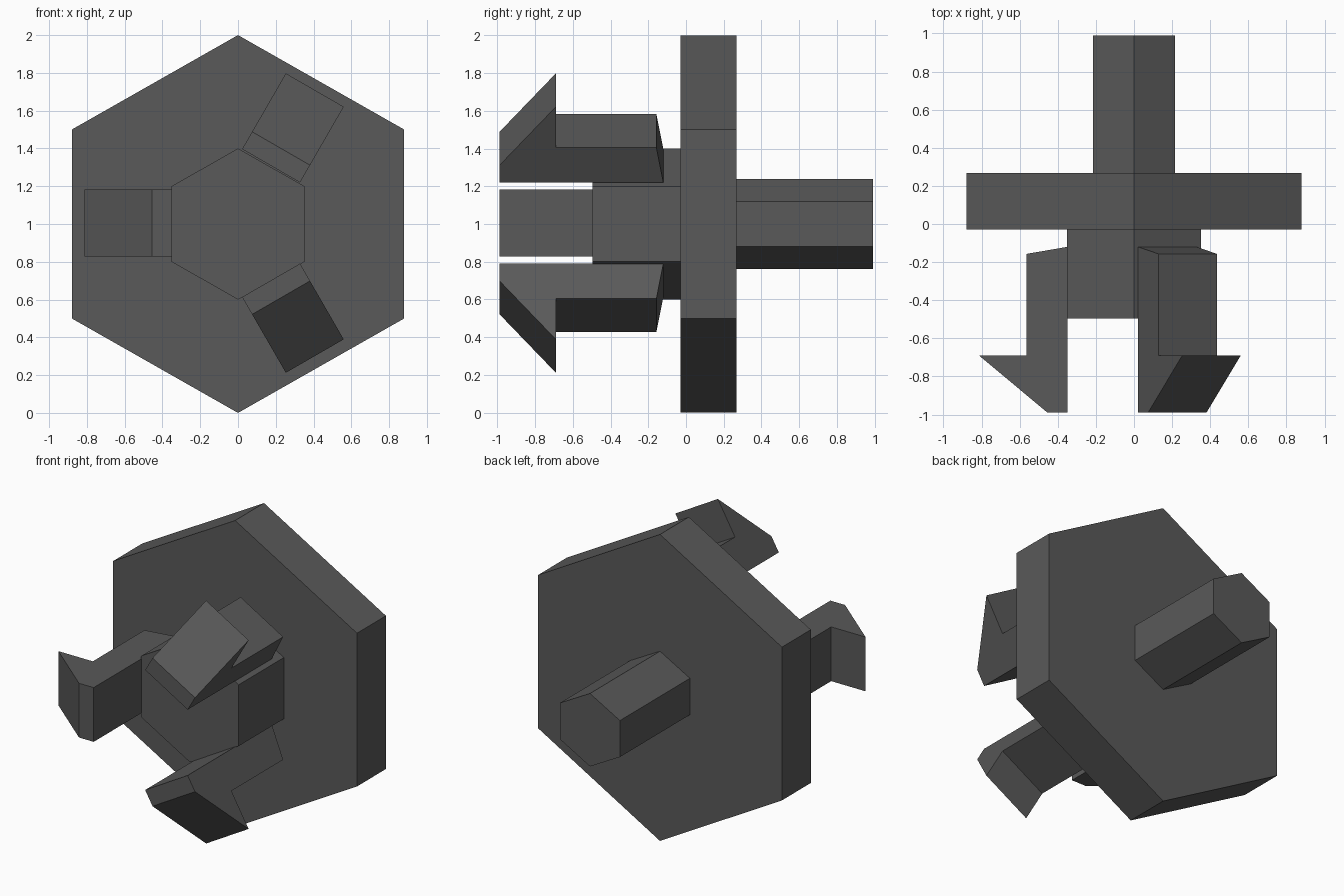
import bpy, math

if "Cube" in bpy.data.objects:
    bpy.data.objects.remove(bpy.data.objects["Cube"])

steel = bpy.data.materials.new("dark_steel_grey")
steel.diffuse_color = (0.1, 0.1, 0.1, 1)
steel.use_nodes = True
steel.node_tree.nodes["Principled BSDF"].inputs["Base Color"].default_value = steel.diffuse_color

AXIS_Z = 1.0  # height of the central axis


def prism(name, bottom, top):
    """Solid between two matching outlines of (x, y, z) points."""
    n = len(bottom)
    faces = [tuple(range(n))[::-1], tuple(range(n, 2 * n))]
    faces += [(i, (i + 1) % n, n + (i + 1) % n, n + i) for i in range(n)]
    mesh = bpy.data.meshes.new(name)
    mesh.from_pydata(bottom + top, [], faces)
    mesh.materials.append(steel)
    obj = bpy.data.objects.new(name, mesh)
    bpy.context.collection.objects.link(obj)
    # make all normals face outwards
    bpy.context.view_layer.objects.active = obj
    obj.select_set(True)
    bpy.ops.object.mode_set(mode='EDIT')
    bpy.ops.mesh.select_all(action='SELECT')
    bpy.ops.mesh.normals_make_consistent(inside=False)
    bpy.ops.object.mode_set(mode='OBJECT')
    obj.select_set(False)
    return obj


def hexagon(name, half_width, radius, y0, y1):
    """Pointed-top hexagonal bar along y."""
    w, r = half_width, radius
    ring = [(0, r), (w, r / 2), (w, -r / 2), (0, -r), (-w, -r / 2), (-w, r / 2)]
    return prism(name, *[[(x, y, AXIS_Z + z) for x, z in ring] for y in (y0, y1)])


# Hexagonal body parts along the axis
hexagon("flange_plate", 0.88, 1.0, -0.03, 0.268)
hexagon("front_hub", 0.352, 0.4, -0.495, -0.03)
hexagon("rear_shaft", 0.216, 0.238, 0.268, 0.99)

# Three hooked jaws around the hub: profile is (distance from axis, y)
profile = [(0.35, -0.12), (0.565, -0.157), (0.565, -0.69),
           (0.813, -0.69), (0.456, -0.988), (0.35, -0.988)]
HALF = 0.177
for name, angle in (("left_jaw", 180), ("upper_jaw", 60), ("lower_jaw", -60)):
    c, s = math.cos(math.radians(angle)), math.sin(math.radians(angle))
    sides = [[(r * c - t * s, y, AXIS_Z + 0.005 + r * s + t * c) for r, y in profile]
             for t in (-HALF, HALF)]
    prism(name, *sides)
